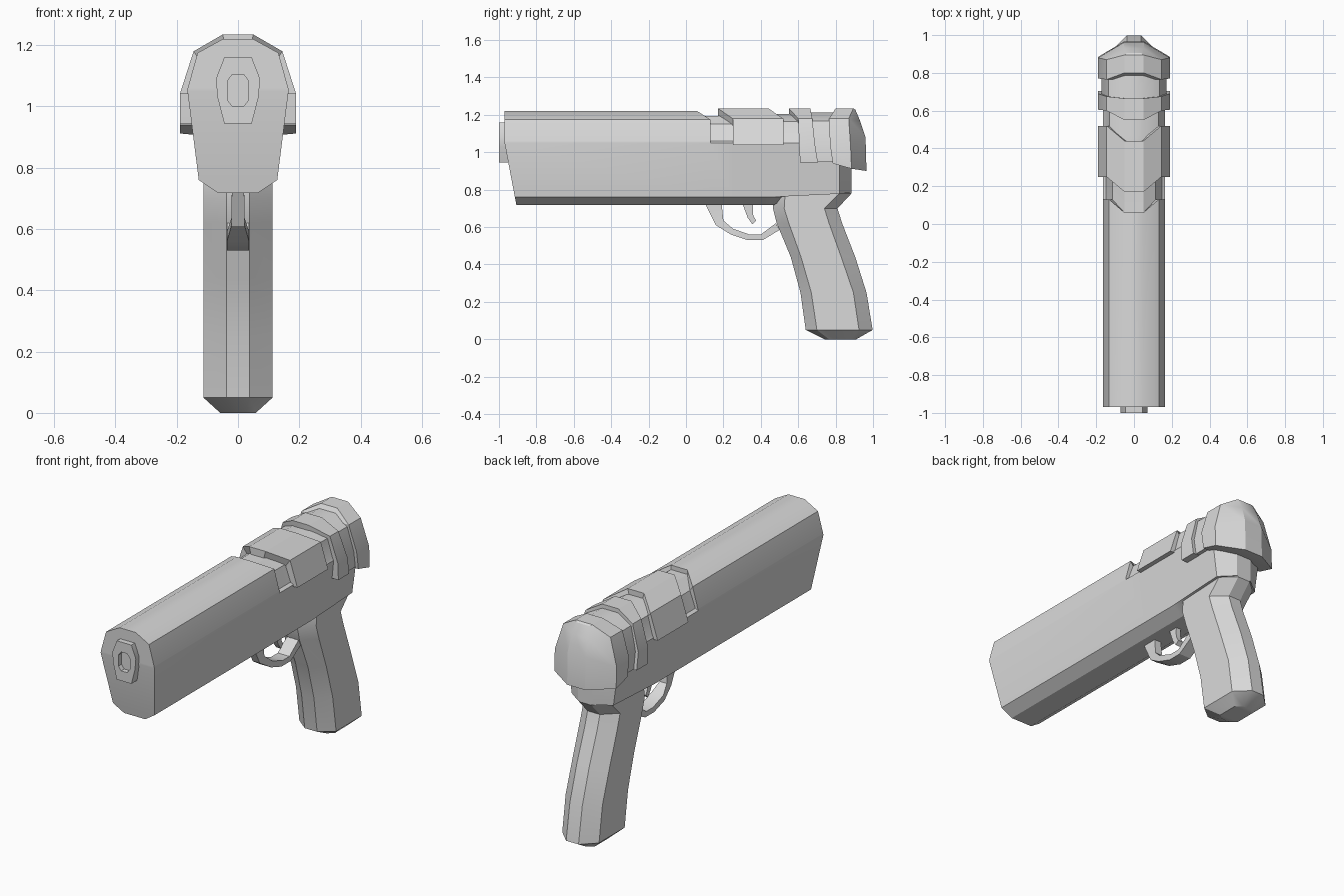
import bpy, bmesh, math

cube = bpy.data.objects.get("Cube")
if cube:
    bpy.data.objects.remove(cube, do_unlink=True)

GREY = (0.7, 0.7, 0.7, 1)
metal = bpy.data.materials.new("light_grey")
metal.use_nodes = True
metal.diffuse_color = GREY
metal.node_tree.nodes["Principled BSDF"].inputs["Base Color"].default_value = GREY


def mirror(half):
    """Closed ring from its +x half."""
    return half + [(-x, y, z) for x, y, z in reversed(half)]


def section(points, ys):
    """Half section of (x, z) points, each with its own y."""
    return [(x, y, z) for (x, z), y in zip(points, ys)]


def loft(name, rings, cap_start=True):
    """Skin equal rings; the ends close with quads between paired points."""
    bm = bmesh.new()
    rows = [[bm.verts.new(p) for p in ring] for ring in rings]
    n = len(rows[0])
    for a, b in zip(rows, rows[1:]):
        for i in range(n):
            j = (i + 1) % n
            bm.faces.new((a[i], a[j], b[j], b[i]))
    for row in ([rows[0]] if cap_start else []) + [rows[-1]]:
        for i in range(n // 2 - 1):
            bm.faces.new((row[i], row[i + 1], row[n - 2 - i], row[n - 1 - i]))
    bmesh.ops.remove_doubles(bm, verts=bm.verts, dist=0.0005)
    bmesh.ops.recalc_face_normals(bm, faces=bm.faces)
    mesh = bpy.data.meshes.new(name)
    bm.to_mesh(mesh)
    bm.free()
    mesh.materials.append(metal)
    obj = bpy.data.objects.new(name, mesh)
    bpy.context.collection.objects.link(obj)
    bpy.ops.object.select_all(action='DESELECT')
    obj.select_set(True)
    bpy.context.view_layer.objects.active = obj
    bpy.ops.object.shade_smooth_by_angle(angle=math.radians(30))
    return obj


def shell(name, points, y_front, y_back):
    """Arched plate that wraps over the body."""
    def ring(ys):
        outer = section(points, ys)
        inner = [(x * 0.78, y, z - 0.045 if i < 2 else z)
                 for i, (x, y, z) in enumerate(outer)]
        arch = [[(-x, y, z) for x, y, z in reversed(h)] + h for h in (outer, inner)]
        return arch[0] + arch[1][::-1]
    return loft(name, [ring(y_front), ring(y_back)])


def strap(name, stations):
    """Bar through stations of (outer y, z, inner y, z, half width)."""
    return loft(name, [mirror([(w, a, b), (w, c, d)]) for a, b, c, d, w in stations])


# Main body: slanted nose, notched top, chamfered rear
lower = [(0.165, 1.05), (0.128, 0.76), (0.065, 0.718)]
full = [(0.05, 1.22), (0.132, 1.175), (0.164, 1.06)] + lower
inset = [(0.05, 1.195), (0.115, 1.15), (0.148, 1.06)] + lower
rear = [(0.05, 1.205), (0.13, 1.165), (0.158, 1.06)] + lower
raised = rear[:4] + [(0.128, 0.765), (0.065, 0.765)]
back = rear[:4] + [(0.128, 0.778), (0.065, 0.778)]
tail = [(min(x, 0.045), max(z, 0.785)) for x, z in back]
nose_y = [-0.97 + max(0, 1.05 - z) * 0.19 for x, z in full]
notch_y = [0.06] + [0.13] * 5
loft("body", [mirror(section(p, ys)) for p, ys in (
    (full, nose_y), (full, notch_y), (inset, notch_y), (inset, [0.25] * 6),
    (rear, [0.42] * 6), (rear, [0.47] * 6), (raised, [0.55] * 6),
    (back, [0.82] * 6), (tail, [0.885] * 6))])

# Muzzle ring with a recessed bore
rim = [(0.045, 1.16), (0.072, 1.09), (0.067, 1.03), (0.045, 0.945)]
bore = [(0.018, 1.105), (0.035, 1.083), (0.035, 1.022), (0.018, 1.0)]
loft("muzzle", [mirror(section(p, [y] * 4)) for p, y in (
    (rim, -0.94), (rim, -1.0), (bore, -1.0), (bore, -0.973))], cap_start=False)

# Raised plates wrapping the rear of the body
arch = [(0.05, 1.235), (0.145, 1.18), (0.19, 1.04)]
shell("top_block", arch, [0.17, 0.25, 0.25], [0.44, 0.52, 0.52])
shell("rear_band", arch + [(0.19, 0.945)],
      [0.55, 0.6, 0.605, 0.61], [0.665, 0.675, 0.69, 0.705])
collar = [(0.05, 1.212), (0.135, 1.168), (0.172, 1.04), (0.172, 0.947)]
shell("collar", collar, [0.6, 0.64, 0.64, 0.64], [0.84] * 4)

# Rear cap tapering to a flat back
cap_mid = arch[:2] + [(0.19, 1.03), (0.19, 0.912)]
cap_front = arch + [(0.19, 0.94)]
cap_back = [(0.04, 1.228), (0.05, 1.17), (0.055, 1.08), (0.055, 0.9)]
loft("rear_cap", [mirror(section(p, ys)) for p, ys in (
    (cap_front, [0.8, 0.765, 0.77, 0.785]),
    (cap_mid, [0.895, 0.87, 0.88, 0.885]),
    (cap_back, [0.905, 0.93, 0.96, 0.965]))])

# Grip: z, then y of front, front chamfer, rear chamfer, rear
grip_rows = [
    (0.9, 0.5, 0.55, 0.82, 0.885), (0.78, 0.46, 0.53, 0.82, 0.885),
    (0.7, 0.465, 0.525, 0.74, 0.81), (0.62, 0.485, 0.55, 0.765, 0.835),
    (0.44, 0.56, 0.615, 0.83, 0.905), (0.25, 0.612, 0.67, 0.895, 0.965),
    (0.05, 0.64, 0.7, 0.925, 0.998)]
grip = [mirror([(x, y, z) for x, y in zip((0.038, 0.113, 0.113, 0.038), ys)])
        for z, *ys in grip_rows]
grip.append(mirror([(x, y, 0) for x, y in
                    zip((0.025, 0.058, 0.058, 0.025), (0.74, 0.765, 0.88, 0.91))]))
loft("grip", grip)

# Trigger guard and trigger
strap("trigger_guard", [
    (0.1, 0.73, 0.19, 0.73, 0.02), (0.16, 0.61, 0.2, 0.635, 0.022),
    (0.24, 0.56, 0.25, 0.592, 0.036), (0.33, 0.53, 0.34, 0.56, 0.036),
    (0.41, 0.53, 0.4, 0.56, 0.036), (0.5, 0.585, 0.48, 0.62, 0.036)])
strap("trigger", [
    (0.3, 0.73, 0.36, 0.73, 0.015), (0.315, 0.69, 0.357, 0.69, 0.015),
    (0.33, 0.65, 0.36, 0.66, 0.015), (0.355, 0.615, 0.375, 0.635, 0.015)])
